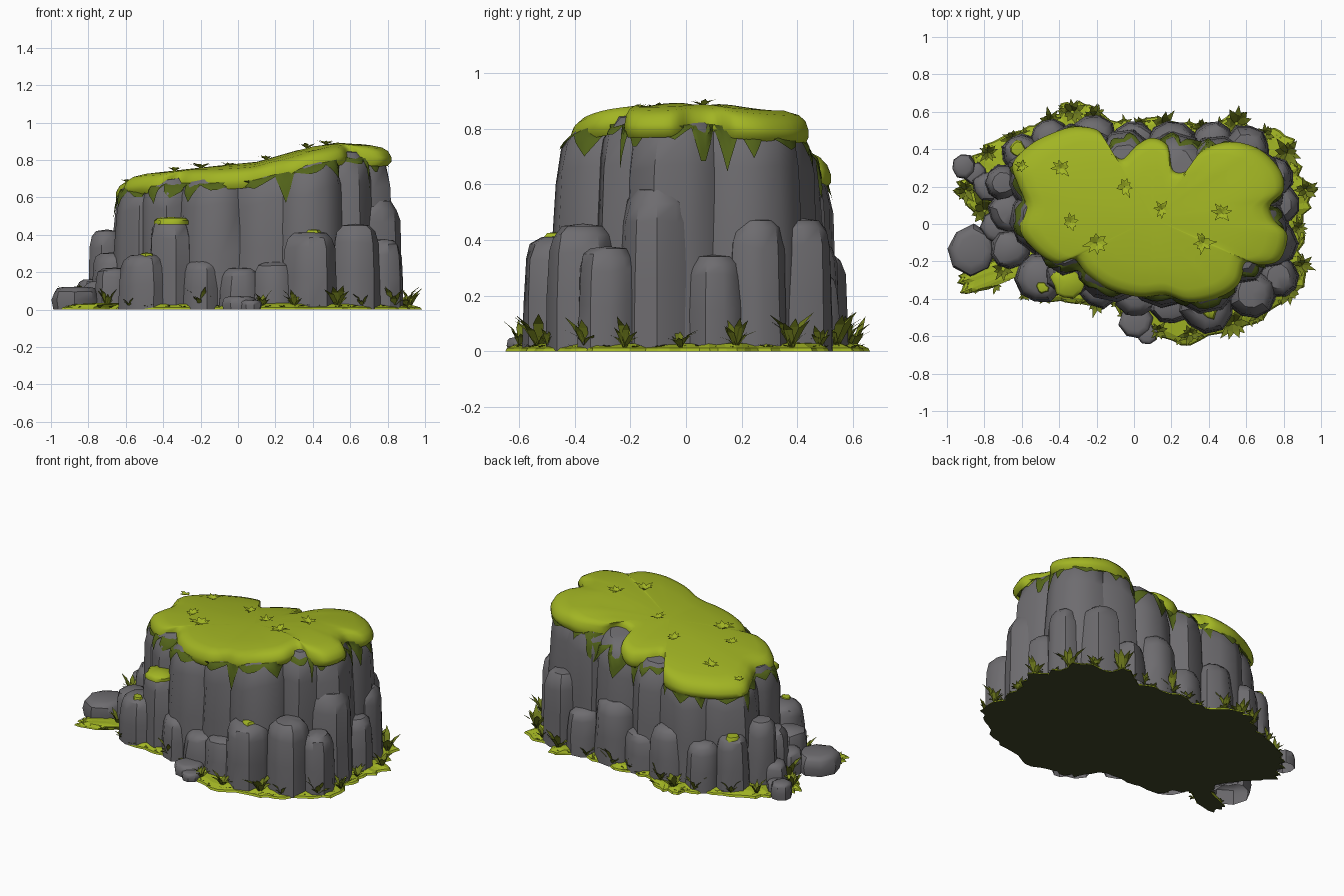
import bpy, bmesh, math, random
from mathutils import Vector
from mathutils.bvhtree import BVHTree

if "Cube" in bpy.data.objects:
    bpy.data.objects.remove(bpy.data.objects["Cube"])

random.seed(4)
R = random.uniform


def material(name, rgb):
    m = bpy.data.materials.new(name)
    m.diffuse_color = (*rgb, 1)
    m.use_nodes = True
    m.node_tree.nodes["Principled BSDF"].inputs["Base Color"].default_value = m.diffuse_color
    return m


STONE = material("grey stone", (0.155, 0.15, 0.16))
LIME = material("lime grass", (0.36, 0.46, 0.017))
DARK = material("dark moss", (0.085, 0.125, 0.01))
BLADE = material("olive blades", (0.16, 0.20, 0.012))
SOIL = material("underside soil", (0.05, 0.06, 0.02))


def finish(bm, name, mats, angle=None):
    me = bpy.data.meshes.new(name)
    bm.to_mesh(me)
    for m in mats:
        me.materials.append(m)
    if angle:
        me.polygons.foreach_set("use_smooth", [True] * len(me.polygons))
        me.set_sharp_from_angle(angle=math.radians(angle))
    ob = bpy.data.objects.new(name, me)
    bpy.context.collection.objects.link(ob)


def loft(bm, rings, top=None, closed_bottom=False):
    """Skin rings of points from bottom to top, with an optional centre point."""
    vs = [[bm.verts.new(p) for p in r] for r in rings]
    n = len(vs[0])
    for a, b in zip(vs, vs[1:]):
        for i in range(n):
            j = (i + 1) % n
            bm.faces.new((a[i], a[j], b[j], b[i]))
    if top:
        c = bm.verts.new(top)
        for i in range(n):
            bm.faces.new((vs[-1][i], vs[-1][(i + 1) % n], c))
    if closed_bottom:
        bm.faces.new(vs[0][::-1]).material_index = 1


def smooth_outline(pts, k):
    """Closed Catmull-Rom curve through the points, k samples per span."""
    p = [Vector(q) for q in pts]
    out, n = [], len(p)
    for i in range(n):
        a, b, c, d = p[i - 1], p[i], p[(i + 1) % n], p[(i + 2) % n]
        for s in range(k):
            t = s / k
            out.append(0.5 * (2 * b + (c - a) * t + (2 * a - 5 * b + 4 * c - d) * t * t
                              + (3 * b - a - 3 * c + d) * t ** 3))
    return out


PROFILE = [(-0.9, 0.66), (-0.65, 0.70), (-0.5, 0.725), (-0.15, 0.765), (0.1, 0.79),
           (0.4, 0.875), (0.55, 0.895), (0.8, 0.87), (1.1, 0.82)]


def plateau(x, y):
    """Height of the sloping, slightly domed top."""
    for (x0, z0), (x1, z1) in zip(PROFILE, PROFILE[1:]):
        if x <= x1:
            return z0 + (z1 - z0) * (x - x0) / (x1 - x0) - 0.24 * y * y
    return 0.82


def rock(bm, x, y, r, h, n=10, wide=1.1):
    """Rounded irregular stone; h is a height or a height function."""
    spin, wob = R(0, 6), [R(0.9, 1.07) for _ in range(n)]
    rings = []
    for f, s in ((0, wide), (0.45, 1.07), (0.8, 1.0), (0.93, 0.88), (1, 0.62)):
        ring = []
        for i in range(n):
            a = spin + math.tau * i / n
            q = r * s * wob[i] * R(0.965, 1.035)
            px, py = x + q * math.cos(a), y + q * math.sin(a)
            hh = h(px, py) if callable(h) else h
            ring.append((px, py, hh * f + (R(-0.03, 0.02) * hh if 0 < f < 1 else 0)))
        rings.append(ring)
    loft(bm, rings, (x, y, h(x, y) if callable(h) else h * 1.02))


# Tall wall columns that carry the plateau
tall = bmesh.new()
for x, y, r in [(-0.5, 0.03, .17), (-0.36, -0.1, .17), (-0.12, -0.21, .19), (0.14, -0.26, .18),
                (0.38, -0.28, .18), (0.56, -0.14, .18), (0.64, -0.02, .19), (0.61, 0.21, .2),
                (0.44, 0.28, .18), (0.2, 0.29, .19), (-0.05, 0.31, .18), (-0.3, 0.36, .18),
                (-0.48, 0.25, .19), (-0.1, 0.06, .26), (0.3, 0.0, .28)]:
    rock(tall, x, y, r, lambda px, py: plateau(px, py) - 0.035, wide=1.08)
tree = BVHTree.FromBMesh(tall)
finish(tall, "tall_columns", [STONE], 40)

# Lower columns leaning against the wall
low = bmesh.new()
for x, y, r, h in [(-0.7, .22, .09, .42), (-.67, .06, .1, .3), (-.66, -.13, .1, .22), (-.6, .38, .1, .35),
                   (-.45, .46, .1, .3), (-.22, .46, .12, .35), (0, .43, .11, .25), (.2, .42, .13, .4),
                   (.42, .44, .1, .28), (.6, .41, .12, .47), (.75, .25, .1, .47), (.78, .1, .1, .34),
                   (.74, -.1, .13, .58), (.77, -.28, .1, .37), (.63, -.37, .12, .45), (.39, -.43, .14, .41),
                   (.2, -.42, .11, .25), (.02, -.37, .12, .22), (-.18, -.32, .12, .26),
                   (-.36, -.26, .12, .48), (-.5, -.29, .12, .29)]:
    rock(low, x, y, r, h)
finish(low, "low_columns", [STONE], 38)

# Loose boulders on the ground
loose = bmesh.new()
for x, y, r, h in [(-.865, -.14, .13, .12), (-.91, .31, .065, .1), (-.78, .2, .08, .16), (-.73, -.02, .09, .15),
                   (.01, -.52, .09, .07), (.07, -.59, .055, .05), (-.85, .27, .06, .08)]:
    rock(loose, x, y, r, h, 8, 1.0)
finish(loose, "boulders", [STONE], 38)

# Grass cap with a scalloped edge and rounded lip
CAP = [(-.65, .32), (-.56, .42), (-.45, .48), (-.32, .52), (-.19, .5), (-.15, .42), (-.07, .35), (0, .41),
       (.09, .46), (.18, .42), (.21, .29), (.29, .29), (.36, .39), (.51, .44), (.67, .4), (.78, .29),
       (.8, .18), (.73, .1), (.75, .02), (.82, -.06), (.78, -.19), (.68, -.22), (.6, -.21), (.56, -.32),
       (.46, -.39), (.3, -.42), (.17, -.38), (.03, -.39), (-.13, -.35), (-.25, -.27), (-.32, -.19),
       (-.42, -.21), (-.53, -.14), (-.61, -.03), (-.58, .1), (-.62, .21)]
edge = smooth_outline(CAP, 5)
MID = Vector((0.1, 0.03))
cap = bmesh.new()
rings = []
for s, dz in ((0.97, -.10), (1.0, -.075), (1.0, -.05), (.975, -.022), (.93, -.006), (.84, 0), (.6, 0), (.3, 0)):
    ring = [MID + (p - MID) * s for p in edge]
    rings.append([(p.x, p.y, plateau(p.x, p.y) + dz) for p in ring])
loft(cap, rings, (MID.x, MID.y, plateau(*MID)))
finish(cap, "grass_cap", [LIME], 50)

# Dark moss drips hugging the wall below the lip
depth, step = [], 0
while len(depth) < len(edge):
    w, d = random.choice((4, 5, 6, 8)), random.choice((.035, .05, .07, .09, .15))
    depth += [.012 + d * (1 - abs(2 * i / w - 1)) for i in range(w)]
drips = bmesh.new()
rows = [[], [], [], []]
for p, d in zip(edge, depth):
    out = (p - MID).normalized()
    for k in range(4):
        z = plateau(p.x, p.y) - .06 - d * k / 3
        q = p * 1
        if k:
            start = MID + out * 1.5
            hit = tree.ray_cast(Vector((start.x, start.y, z)), Vector((-out.x, -out.y, 0)))[0]
            if hit:
                q = hit.xy + out * .012
        rows[3 - k].append((q.x, q.y, z))
loft(drips, rows)
finish(drips, "moss_drips", [DARK], 50)

# Grass patches on ledges
patch = bmesh.new()
for x, y, z, r in [(-.36, -.31, .475, .09), (.4, -.45, .41, .06), (-.49, -.34, .285, .035), (-.62, .4, .345, .05)]:
    n = 11
    ring = [(math.tau * i / n, r * R(.75, 1.15)) for i in range(n)]
    loft(patch, [[(x + q * s * math.cos(a), y + q * s * math.sin(a), z + dz) for a, q in ring]
                 for s, dz in ((1, -.02), (1, 0), (.8, .015))], (x, y, z + .02))
finish(patch, "ledge_grass", [LIME], 50)

# Ragged grass skirt on the ground
BASE = [(.96, .18), (.88, .3), (.82, .48), (.66, .52), (.55, .6), (.4, .52), (.18, .56), (-.05, .55),
        (-.2, .61), (-.32, .65), (-.45, .59), (-.6, .5), (-.8, .42), (-.9, .3), (-.95, .2), (-.9, .1),
        (-.78, -.05), (-.75, -.18), (-.92, -.27), (-.93, -.35), (-.8, -.36), (-.66, -.27), (-.5, -.41),
        (-.3, -.42), (-.1, -.45), (-.02, -.57), (.1, -.61), (.25, -.64), (.45, -.58), (.65, -.54),
        (.82, -.42), (.92, -.3), (.89, -.1), (.92, .05)]
ground = [p * R(.965, 1.03) for p in smooth_outline(BASE, 4)]
skirt = bmesh.new()
loft(skirt, [[(p.x * s, p.y * s, z) for p in ground] for s, z in ((1, 0), (.99, .012), (.93, .028), (.8, .035))],
     (0, 0, .04), True)
finish(skirt, "ground_grass", [LIME, SOIL])


def tuft(bm, x, y, z, size, flat, count=10):
    """Star of bent pointed blades."""
    spin = R(0, 6)
    for i in range(count):
        a = spin + math.tau * (i + R(-.3, .3)) / count
        d, side = Vector((math.cos(a), math.sin(a), 0)), Vector((-math.sin(a), math.cos(a), 0))
        L, o = size * R(.7, 1.1), Vector((x, y, z))
        rise = R(.2, .4) if flat else R(.5, 1.3)
        w = side * size * .16
        knee = o + d * L * .4 + Vector((0, 0, L * rise * .7))
        tip = o + d * L * R(.6, .95) + Vector((0, 0, L * rise))
        tip.x, tip.y = max(-1, min(1, tip.x)), max(-.655, min(.67, tip.y))
        v = [bm.verts.new(q) for q in (o - w * .6, o + w * .6, knee + w, tip, knee - w)]
        bm.faces.new((v[0], v[1], v[2], v[4]))
        bm.faces.new((v[4], v[2], v[3]))


# Tufts around the foot
foot = bmesh.new()
for x, y, s in [(-.2, -.42, .09), (.13, -.57, .07), (.3, -.59, .08), (.53, -.53, .12), (.66, -.49, .07),
                (.83, -.36, .11), (.9, -.22, .08), (.88, -.02, .07), (.92, .18, .09), (.82, .38, .11),
                (.7, .48, .08), (.55, .54, .12), (.36, .52, .07), (.16, .53, .1), (.03, .53, .06),
                (-.22, .57, .09), (-.33, .6, .1), (-.45, .55, .09), (-.65, .46, .08), (-.78, .38, .07),
                (-.9, .18, .09), (-.8, .07, .13), (-.7, -.24, .08), (-.58, -.38, .05)]:
    tuft(foot, x, y, .015, s, False)
for p in ground[::2]:
    tuft(foot, p.x * .95, p.y * .95, .01, R(.03, .06), True, 6)
finish(foot, "foot_tufts", [BLADE])

# Small tufts lying on the plateau
crown = bmesh.new()
for x, y, s in [(-.6, .31, .05), (-.39, .3, .07), (-.34, .01, .07), (-.2, -.1, .09), (-.05, .2, .07),
                (.15, .08, .06), (.47, .06, .07), (.37, -.1, .08)]:
    tuft(crown, x, y, plateau(x, y), s, True, 8)
finish(crown, "plateau_tufts", [LIME])
